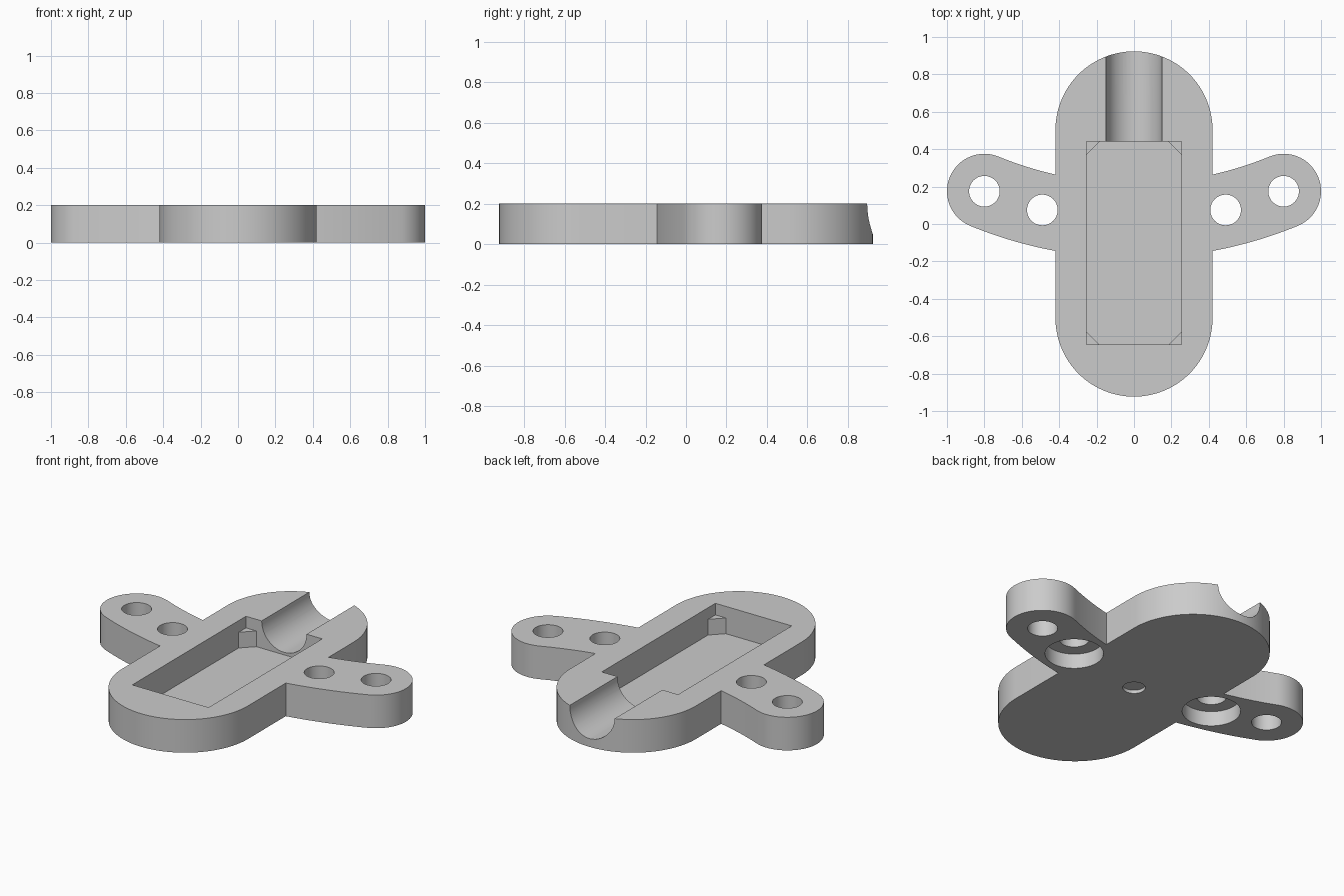
import bpy, bmesh
from math import sin, cos, asin, pi, radians

cube = bpy.data.objects.get("Cube")
if cube:
    bpy.data.objects.remove(cube, do_unlink=True)

HEIGHT = 0.2
HALF_W, CAP_Y = 0.42, 0.503          # rounded body
SWEEP_Y, SWEEP_R, EAR_R = 2.125, 2.1075, 0.2   # ears follow an arc band
FLOOR, POST_TOP = 0.035, 0.13
X, Y0, Y1, POST = 0.255, -0.645, 0.44, 0.07    # pocket

grey = bpy.data.materials.new("plain grey")
grey.use_nodes = True
colour = (0.6, 0.6, 0.6, 1)
grey.diffuse_color = colour
grey.node_tree.nodes["Principled BSDF"].inputs["Base Color"].default_value = colour


def arc(cx, cy, r, a0, a1, n):
    return [(cx + r * cos(a0 + (a1 - a0) * i / n),
             cy + r * sin(a0 + (a1 - a0) * i / n)) for i in range(n + 1)]


def prism(name, points, z0, z1):
    """Extrude a flat outline from z0 to z1."""
    bm = bmesh.new()
    face = bm.faces.new([bm.verts.new((x, y, z0)) for x, y in points])
    grown = bmesh.ops.extrude_face_region(bm, geom=[face])["geom"]
    verts = [v for v in grown if isinstance(v, bmesh.types.BMVert)]
    bmesh.ops.translate(bm, verts=verts, vec=(0, 0, z1 - z0))
    bmesh.ops.recalc_face_normals(bm, faces=bm.faces)
    mesh = bpy.data.meshes.new(name)
    bm.to_mesh(mesh)
    bm.free()
    obj = bpy.data.objects.new(name, mesh)
    bpy.context.collection.objects.link(obj)
    return obj


def disc(x, y, r):
    return arc(x, y, r, 0, 2 * pi, 48)[:-1]


# Outline: right half of body and ear, then mirrored
def sweep(r, p0, p1):
    return arc(0, SWEEP_Y, r, p0 - pi / 2, p1 - pi / 2, 16)


tip = asin(0.8 / SWEEP_R)
outer, inner = SWEEP_R + EAR_R, SWEEP_R - EAR_R
half = arc(0, -CAP_Y, HALF_W, -pi / 2, 0, 32)
half += sweep(outer, asin(HALF_W / outer), tip)
half += arc(0.8, SWEEP_Y - SWEEP_R * cos(tip), EAR_R, tip - pi / 2, tip + pi / 2, 40)[1:-1]
half += sweep(inner, tip, asin(HALF_W / inner))
half += arc(0, CAP_Y, HALF_W, 0, pi / 2, 32)
outline = half + [(-x, y) for x, y in reversed(half[1:-1])]
base = prism("base_plate", outline, 0, HEIGHT)
base.data.materials.append(grey)

# Pocket, leaving a low triangular post in each corner
cutters = [
    prism("pocket_cutter", [(-X, Y0), (X, Y0), (X, Y1), (-X, Y1)], POST_TOP, 0.4),
    prism("pocket_floor_cutter",
          [(-X + POST, Y0), (X - POST, Y0), (X, Y0 + POST), (X, Y1 - POST),
           (X - POST, Y1), (-X + POST, Y1), (-X, Y1 - POST), (-X, Y0 + POST)], FLOOR, 0.3),
]

# Round channel from the pocket out of the back
channel = prism("channel_cutter", disc(0, 0, 0.15), 0, 0.9)
channel.rotation_euler.x = radians(-90)
channel.location = (0, 0.3, HEIGHT)
cutters.append(channel)

# Screw holes, counterbores and the shallow dimple underneath
for side in (-1, 1):
    cutters.append(prism("outer_hole_cutter", disc(side * 0.8, 0.175, 0.082), -0.1, 0.3))
    cutters.append(prism("inner_hole_cutter", disc(side * 0.49, 0.075, 0.082), -0.1, 0.3))
    cutters.append(prism("counterbore_cutter", disc(side * 0.49, 0.075, 0.16), -0.1, 0.09))
cutters.append(prism("dimple_cutter", disc(0, 0, 0.062), -0.1, 0.02))

for cutter in cutters:
    mod = base.modifiers.new(cutter.name, "BOOLEAN")
    mod.operation = "DIFFERENCE"
    mod.solver = "EXACT"
    mod.object = cutter
    cutter.hide_render = True

# Bake the cuts and drop the cutters
bpy.context.view_layer.update()
graph = bpy.context.evaluated_depsgraph_get()
cut_mesh = bpy.data.meshes.new_from_object(base.evaluated_get(graph))
base.modifiers.clear()
base.data = cut_mesh
cut_mesh.materials.clear()
cut_mesh.materials.append(grey)
for poly in cut_mesh.polygons:
    poly.material_index = 0
for cutter in cutters:
    bpy.data.objects.remove(cutter, do_unlink=True)

bpy.ops.object.select_all(action="DESELECT")
base.select_set(True)
bpy.context.view_layer.objects.active = base
bpy.ops.object.shade_smooth_by_angle(angle=radians(25))
